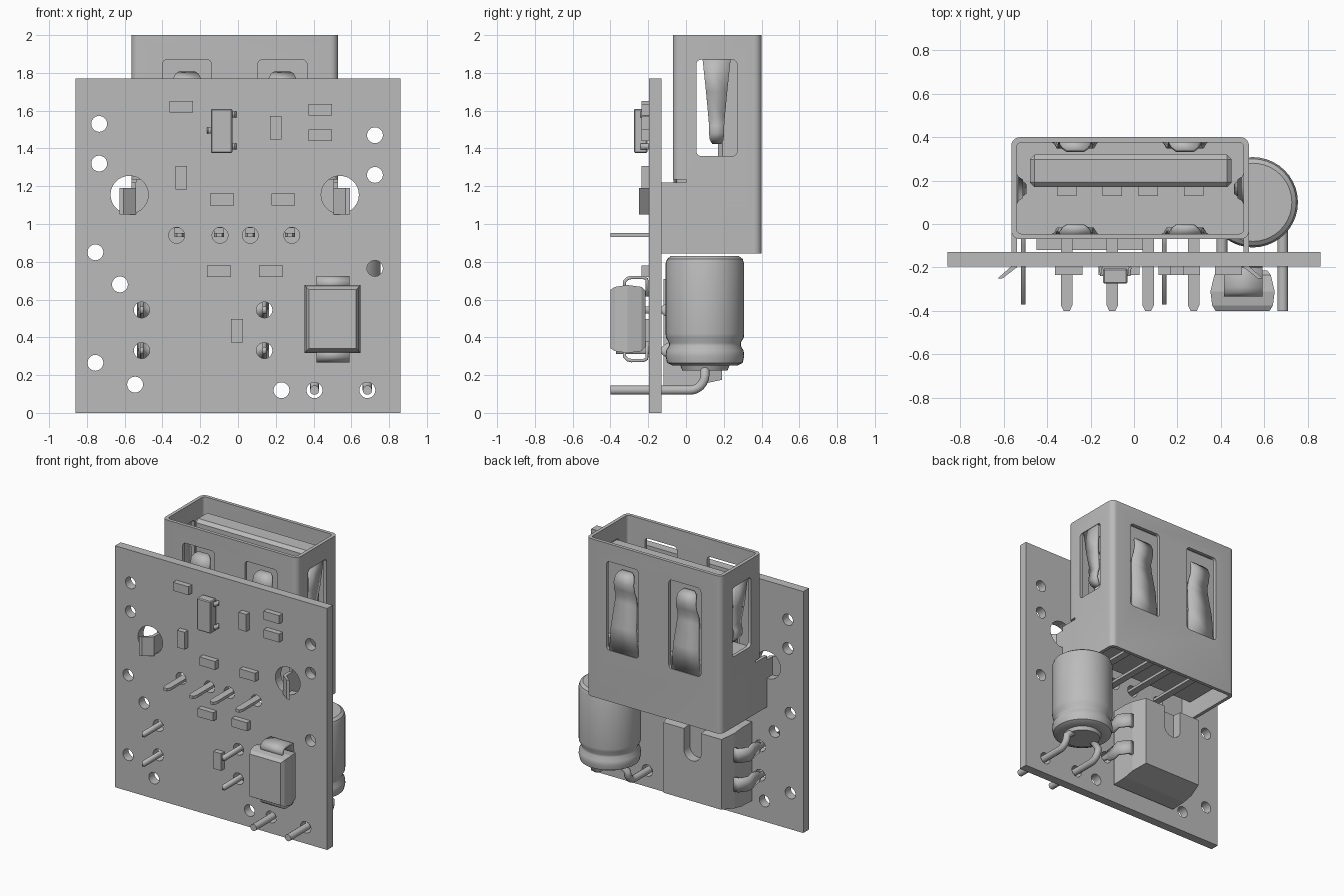
import bpy, bmesh, math
from mathutils import Vector

cube = bpy.data.objects.get("Cube")
if cube:
    bpy.data.objects.remove(cube)

grey = bpy.data.materials.new("plain_grey")
grey.use_nodes = True
grey.diffuse_color = (0.5, 0.5, 0.5, 1)
grey.node_tree.nodes["Principled BSDF"].inputs["Base Color"].default_value = (0.5, 0.5, 0.5, 1)


def make(name, bm, smooth=False):
    bmesh.ops.recalc_face_normals(bm, faces=bm.faces)
    me = bpy.data.meshes.new(name)
    bm.to_mesh(me)
    bm.free()
    ob = bpy.data.objects.new(name, me)
    bpy.context.collection.objects.link(ob)
    me.materials.append(grey)
    if smooth:
        select(ob)
        bpy.ops.object.shade_smooth_by_angle(angle=math.radians(35))
    return ob


def select(ob):
    bpy.ops.object.select_all(action='DESELECT')
    ob.select_set(True)
    bpy.context.view_layer.objects.active = ob


def box(name, x, y, z, bevel=0):
    bm = bmesh.new()
    bmesh.ops.create_cube(bm, size=1)
    for v in bm.verts:
        v.co = [r[0] + (c + 0.5) * (r[1] - r[0]) for r, c in zip((x, y, z), v.co)]
    if bevel:
        bmesh.ops.bevel(bm, geom=bm.edges[:], offset=bevel, segments=1, affect='EDGES')
    return make(name, bm)


def prism(name, pts, axis, lo, hi, smooth=False):
    # extrude a flat outline along one axis
    bm = bmesh.new()

    def at(p, h):
        c = list(p)
        c.insert("xyz".index(axis), h)
        return bm.verts.new(c)
    a, b = [at(p, lo) for p in pts], [at(p, hi) for p in pts]
    bm.faces.new(a)
    bm.faces.new(b)
    for i in range(len(pts)):
        j = (i + 1) % len(pts)
        bm.faces.new((a[i], a[j], b[j], b[i]))
    return make(name, bm, smooth)


def circle(x, z, r, n=28):
    return [(x + r * math.cos(t * math.tau / n), z + r * math.sin(t * math.tau / n)) for t in range(n)]


def rounded(x0, x1, y0, y1, r, n=5):
    pts = []
    for k, (cx, cy) in enumerate([(x1 - r, y1 - r), (x0 + r, y1 - r), (x0 + r, y0 + r), (x1 - r, y0 + r)]):
        pts += [(cx + r * math.cos((k + i / n) * math.pi / 2), cy + r * math.sin((k + i / n) * math.pi / 2))
                for i in range(n + 1)]
    return pts


def cut(ob, cutter):
    cutter.hide_render = True
    m = ob.modifiers.new("cut", 'BOOLEAN')
    m.operation, m.solver, m.object = 'DIFFERENCE', 'EXACT', cutter
    select(ob)
    bpy.ops.object.modifier_apply(modifier=m.name)
    bpy.data.objects.remove(cutter)


def ribbon(name, rows, place, thick=0.02):
    # strip of metal: rows of (along, depth, half width)
    bm = bmesh.new()
    vs = [[bm.verts.new(place(s, d, w)) for w in (-h, h)] for s, d, h in rows]
    for a, b in zip(vs, vs[1:]):
        bm.faces.new((a[0], a[1], b[1], b[0]))
    ob = make(name, bm, True)
    m = ob.modifiers.new("thickness", 'SOLIDIFY')
    m.thickness, m.offset = thick, 0
    return ob


def wire(name, pts, r):
    cu = bpy.data.curves.new(name, 'CURVE')
    cu.dimensions, cu.bevel_depth, cu.bevel_resolution, cu.use_fill_caps = '3D', r, 3, True
    sp = cu.splines.new('POLY')
    sp.points.add(len(pts) - 1)
    for p, c in zip(sp.points, pts):
        p.co = (*c, 1)
    ob = bpy.data.objects.new(name, cu)
    bpy.context.collection.objects.link(ob)
    cu.materials.append(grey)


# circuit board with drilled holes
FRONT, BACK = -0.195, -0.13
board = box("board", (-0.86, 0.86), (FRONT, BACK), (0, 1.77))
pin_x = (-0.325, -0.095, 0.065, 0.285)
small = [(-.735, 1.53), (-.735, 1.32), (.725, 1.47), (.725, 1.26), (-.755, .85), (-.625, .68), (-.755, .265),
         (-.545, .15), (.23, .12), (.405, .12), (.685, .12), (.725, .765)]
small += [(x, z) for x in (-.51, .14) for z in (.545, .33)] + [(x, .94) for x in pin_x]
for x, z, r in [(x, z, .042) for x, z in small] + [(-.575, 1.155, .1), (.54, 1.155, .1)]:
    cut(board, prism("hole_cutter", circle(x, z, r), 'y', -0.3, 0))

# socket shell: open rounded tube with spring windows
L, R = -0.565, 0.53
shell = prism("socket_shell", rounded(L, R, -.07, .4, .04), 'z', .845, 2)
cut(shell, prism("inner_cutter", rounded(L + .025, R - .025, -.045, .375, .02), 'z', .7, 2.2))
cut(shell, box("lower_cutter", (-1, 1), (-.2, 0), (.7, 1.235)))
springs = (-0.27, 0.235)
for cx in springs:
    cut(shell, prism("window_cutter", rounded(cx - .13, cx + .13, 1.22, 1.87, .025), 'y', -.5, .7))
cut(shell, prism("side_cutter", rounded(.055, .27, 1.36, 1.87, .025), 'x', -1, 1))
select(shell)
bpy.ops.object.shade_smooth_by_angle(angle=math.radians(35))

# contact springs on the broad walls and the short sides
broad = [(1.21, 0, .11), (1.4, .005, .1), (1.58, .03, .085), (1.63, .03, .08), (1.68, .01, .078), (1.73, .003, .076),
         (1.77, .015, .072), (1.79, .035, .06), (1.8, .05, .04)]
side = [(1.88, 0, .075), (1.7, .01, .056), (1.56, .03, .043), (1.52, .02, .04), (1.48, .015, .04),
        (1.45, .03, .036), (1.43, .05, .022)]
for cx in springs:
    ribbon("back_spring", broad, lambda s, d, w: (cx + w, .387 - d, s))
    ribbon("front_spring", broad, lambda s, d, w: (cx + w, -.057 + d, s))
for wall, sgn in ((L, 1), (R, -1)):
    ribbon("side_spring", side, lambda s, d, w: (wall + sgn * (.013 + d), .162 + w, s))
    # lower side flap and the bent leg through the board
    box("side_flap", sorted((wall, wall + sgn * .025)), (BACK, .002), (.845, 1.22))
    i = wall + sgn * .025
    prism("mounting_leg", [(wall, -.12), (i, -.12), (i, -.2), (i - sgn * .065, -.25), (wall - sgn * .062, -.25),
                           (wall, -.195)], 'z', 1.05, 1.19)

# plastic core, tongue and contact pins
box("socket_core", (L + .025, R - .025), (-.045, .375), (.98, 1.3))
box("tongue", (-.48, .45), (.17, .32), (1.25, 1.93), .022)
for px, cx in zip((-.31, -.1, .065, .275), (-.31, -.1, .065, .275)):
    box("contact", (cx - .045, cx + .045), (.13, .18), (1.25, 1.34))
    prism("header_pin", [(px - .026, .3), (px - .026, -.375), (px - .014, -.4), (px + .014, -.4), (px + .026, -.375),
                         (px + .026, .3)], 'z', .932, .952)
    box("pin_riser", (px - .026, px + .026), (.28, .3), (.94, 1.0))

# lower connector block with sloped ends and a notch
block = prism("connector_block", [(BACK + .01, .13), (.0, .135), (.19, .175), (.19, .69), (.0, .71), (BACK + .01, .71)],
              'x', -.45, .08)
for x, s in ((-.45, 1), (.08, -1)):
    cut(block, prism("corner_cutter", [(x - s * .1, .3), (x + s * .05, .3), (x + s * .03, .19), (x, .08),
                                      (x - s * .1, .08)], 'z', 0, 1))
cut(block, prism("notch_cutter", circle(-.185, .54, .07)[14:] + [(-.115, .9), (-.255, .9)], 'y', .12, .3))
for x, s in ((-.45, -1), (.08, 1)):
    for z in (.545, .33):
        ribbon("connector_lead", [(0, .08, .05), (.03, .08, .05), (.075, .02, .05), (.06, -.05, .05), (.06, -.1, .04),
                                  (.06, -.13, .018), (.06, -.37, .018)],
               lambda a, y, w: (x + s * a, y, z + w))

# capacitor: lathed can with crimped groove
prof = [(0, .225), (.12, .225), (.13, .25), (.17, .25), (.2, .265), (.208, .3), (.205, .33), (.19, .355), (.19, .37),
        (.206, .4), (.208, .42), (.208, .79), (.2, .815), (.18, .83), (0, .83)]
bm = bmesh.new()
vs = [bm.verts.new((.547 + r, .1, z)) for r, z in prof]
es = [bm.edges.new(p) for p in zip(vs, vs[1:])]
bmesh.ops.spin(bm, geom=vs + es, cent=(.547, .1, 0), axis=(0, 0, 1), angle=math.tau, steps=40)
bmesh.ops.remove_doubles(bm, verts=bm.verts, dist=1e-4)
make("capacitor", bm, True)
for x in (.405, .685):
    inner = .547 + (x - .547) * .65
    bend = [(x, .02 + .08 * math.sin(t * math.pi / 12), .2 - .08 * math.cos(t * math.pi / 12)) for t in range(7)]
    wire("capacitor_lead", [(x, -.4, .12)] + bend + [(inner, .1, .24)], .025)

# diode with chamfered body and folded terminals
bm = bmesh.new()
rings = [[bm.verts.new((.5 + sx * hx, y, .497 + sz * hz)) for sx, sz in ((-1, -1), (1, -1), (1, 1), (-1, 1))]
         for y, hx, hz in ((-.4, .125, .155), (-.375, .14, .17), (-.31, .148, .18), (-.235, .13, .17), (-.215, .115, .15))]
for a, b in zip(rings, rings[1:]):
    for i in range(4):
        bm.faces.new((a[i], a[i - 1], b[i - 1], b[i]))
bm.faces.new(rings[0])
bm.faces.new(rings[-1])
make("diode_body", bm)
for s in (-1, 1):
    ribbon("diode_terminal", [(.16, -.325, .088), (.2, -.325, .088), (.215, -.31, .088), (.22, -.29, .088),
                              (.22, -.225, .088), (.21, -.208, .088), (.12, -.205, .088)],
           lambda a, y, w: (.503 + w, y, .497 + s * a), .018)

# transistor with three feet
box("transistor_body", (-.143, -.03), (-.275, -.205), (1.375, 1.61), .006)
for x, s, z in ((-.14, -1, 1.495), (-.033, 1, 1.58), (-.033, 1, 1.41)):
    ribbon("transistor_foot", [(-.01, -.235, .016), (.012, -.235, .016), (.014, -.205, .016), (.02, -.2, .016)],
           lambda a, y, w: (x + s * a, y, z + w), .012)

# small surface chips
wide = [(-.3, 1.62), (.435, 1.605), (.435, 1.47), (-.085, 1.13), (.24, 1.13), (-.1, .75), (.175, .75)]
tall = [(.2, 1.51), (-.3, 1.245), (-.005, .435)]
for x, z in wide + tall:
    hx, hz = (.063, .031) if (x, z) in wide else (.031, .063)
    box("surface_chip", (x - hx, x + hx), (-.235, FRONT + .002), (z - hz, z + hz))
